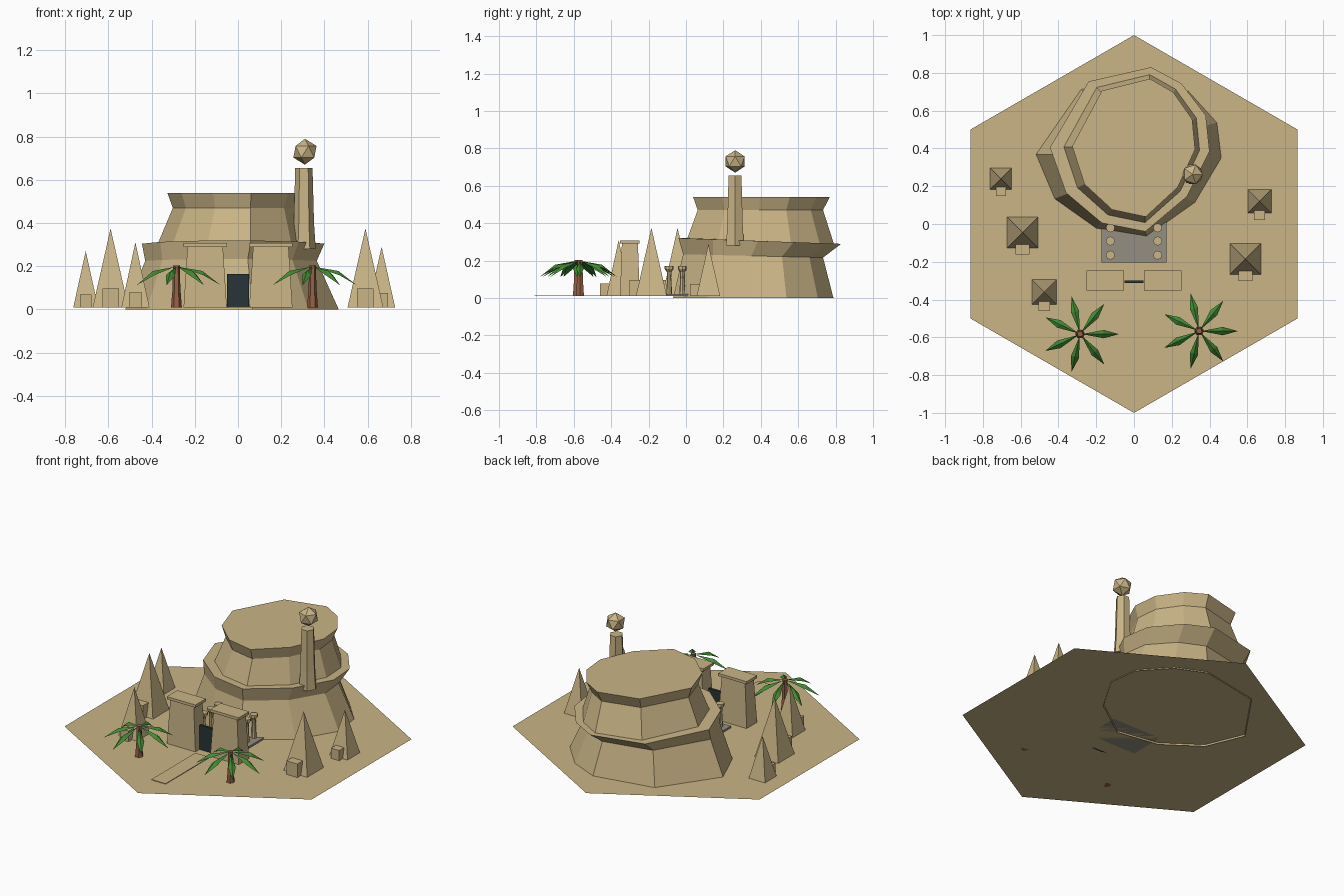
import bpy, bmesh
from math import radians, pi, sin, cos
from mathutils import Matrix, Vector

if "Cube" in bpy.data.objects:
    bpy.data.objects.remove(bpy.data.objects["Cube"])

GROUND = 0.01


def material(name, rgb):
    mat = bpy.data.materials.new(name)
    mat.use_nodes = True
    mat.diffuse_color = (*rgb, 1)
    mat.node_tree.nodes["Principled BSDF"].inputs["Base Color"].default_value = (*rgb, 1)
    return mat


SAND = material("sandstone", (0.59, 0.46, 0.24))
STONE = material("grey stone", (0.3, 0.275, 0.225))
DARK = material("dark door", (0.021, 0.034, 0.039))
GREEN = material("palm green", (0.055, 0.26, 0.034))
BARK = material("bark brown", (0.3, 0.12, 0.06))


def finish(name, bm, mat):
    bmesh.ops.recalc_face_normals(bm, faces=bm.faces)
    mesh = bpy.data.meshes.new(name)
    bm.to_mesh(mesh)
    bm.free()
    mesh.materials.append(mat)
    obj = bpy.data.objects.new(name, mesh)
    bpy.context.collection.objects.link(obj)
    return obj


def loft(name, rings, mat, bottom=True):
    """Skin a stack of equal-length point rings and cap the ends."""
    bm = bmesh.new()
    rows = [[bm.verts.new(p) for p in ring] for ring in rings]
    n = len(rows[0])
    for low, high in zip(rows, rows[1:]):
        for i in range(n):
            j = (i + 1) % n
            bm.faces.new((low[i], low[j], high[j], high[i]))
    bm.faces.new(rows[-1])
    if bottom:
        bm.faces.new(rows[0][::-1])
    return finish(name, bm, mat)


def rect(x, y, z, w, d):
    return [(x + sx * w / 2, y + sy * d / 2, z)
            for sx, sy in ((-1, -1), (1, -1), (1, 1), (-1, 1))]


def box(name, x, y, z0, z1, w, d, mat, taper=1.0):
    return loft(name, [rect(x, y, z0, w, d), rect(x, y, z1, w * taper, d * taper)], mat)


def turned(name, x, y, profile, sides, mat):
    """Stack of regular polygons from (radius, height) pairs."""
    return loft(name, [[(x + r * cos(2 * pi * i / sides), y + r * sin(2 * pi * i / sides), z)
                        for i in range(sides)] for r, z in profile], mat)


# Hexagonal ground sheet
bm = bmesh.new()
bm.faces.new([bm.verts.new((cos(radians(a)), sin(radians(a)), GROUND))
              for a in range(30, 390, 60)])
finish("ground", bm, SAND)

# Irregular two-tier hall, lofted from one footprint
footprint = [(0.42, 0), (0.40, 0.19), (0.27, 0.36), (0.11, 0.445), (-0.22, 0.37),
             (-0.425, 0.02), (-0.34, -0.22), (-0.15, -0.38), (0.08, -0.425), (0.30, -0.24)]
# centre x, centre y, scale x, scale y, height, backward tilt
levels = [(-0.025, 0.35, 1.17, 0.985, 0, 0),
          (-0.03, 0.35, 0.94, 0.86, 0.225, 0.02),
          (-0.02, 0.385, 1.0, 1.0, 0.305, 0.035),
          (-0.01, 0.39, 0.85, 0.9, 0.305, 0.035),
          (0, 0.39, 0.71, 0.77, 0.47, 0),
          (0, 0.395, 0.77, 0.84, 0.54, 0)]
loft("round_hall", [[(cx + x * sx, cy + y * sy, z - tilt * y) for x, y in footprint]
                    for cx, cy, sx, sy, z, tilt in levels], SAND, bottom=False)

# Chimney tower with a faceted ball above it
turned("tower", 0.305, 0.262, [(0.055, 0.28), (0.047, 0.4), (0.04, 0.655)], 6, SAND)
bm = bmesh.new()
bmesh.ops.create_icosphere(bm, subdivisions=1, radius=0.06,
                           matrix=Matrix.Translation((0.31, 0.263, 0.73)))
finish("tower_ball", bm, SAND)

# Gate: two tapered pillars with caps, a door and the path in front
for side, label in ((-1, "right"), (1, "left")):
    x = side * 0.152
    box(label + "_gate_pillar", x, -0.3, GROUND, 0.29, 0.2, 0.105, SAND, 0.82)
    box(label + "_gate_cap", x, -0.3, 0.29, 0.307, 0.2, 0.105, SAND)
box("gate_door", 0, -0.305, GROUND, 0.165, 0.1, 0.014, DARK)
box("path", 0.01, -0.59, GROUND, 0.014, 0.1, 0.44, SAND)

# Porch floor with six flared columns
box("porch_floor", 0, -0.09, GROUND, 0.022, 0.345, 0.23, STONE)
for x in (-0.125, 0.125):
    for y in (-0.02, -0.09, -0.165):
        turned("porch_column", x, y, [(0.016, 0.02), (0.011, 0.11), (0.013, 0.14),
                                      (0.024, 0.155), (0.024, 0.17)], 8, SAND)

# Pyramids, each with a doorway block on its front
for x, y, size, top in ((-0.705, 0.24, 0.115, 0.27), (-0.59, -0.045, 0.165, 0.375),
                        (-0.475, -0.36, 0.13, 0.31), (0.59, -0.185, 0.165, 0.375),
                        (0.665, 0.12, 0.125, 0.29)):
    bm = bmesh.new()
    base = [bm.verts.new(p) for p in rect(x, y, GROUND, size, size)]
    apex = bm.verts.new((x, y, top))
    bm.faces.new(base[::-1])
    for i in range(4):
        bm.faces.new((base[i], base[(i + 1) % 4], apex))
    finish("pyramid", bm, SAND)
    box("pyramid_doorway", x, y - size / 2 - 0.005, GROUND, GROUND + size * 0.52,
        size * 0.46, 0.06, SAND)

# Palms: trunk and seven drooping ridged fronds
for px, py in ((-0.285, -0.583), (0.345, -0.567)):
    turned("palm_trunk", px, py, [(0.025, GROUND), (0.018, 0.1), (0.016, 0.203)], 6, BARK)
    bm = bmesh.new()
    for k in range(7):
        turn = Matrix.Translation((px, py, 0)) @ Matrix.Rotation(2 * pi * k / 7, 4, "Z")
        root, ridge, left, right, tip, under = [
            bm.verts.new(turn @ Vector(p)) for p in
            ((0.01, 0, 0.197), (0.12, 0, 0.178), (0.125, 0.022, 0.158),
             (0.125, -0.022, 0.158), (0.205, 0, 0.112), (0.12, 0, 0.163))]
        for a, b in ((left, right), (right, left)):
            mid = ridge if a is left else under
            bm.faces.new((root, mid, a))
            bm.faces.new((root, b, mid))
            bm.faces.new((mid, tip, a))
            bm.faces.new((mid, b, tip))
    finish("palm_fronds", bm, GREEN)
